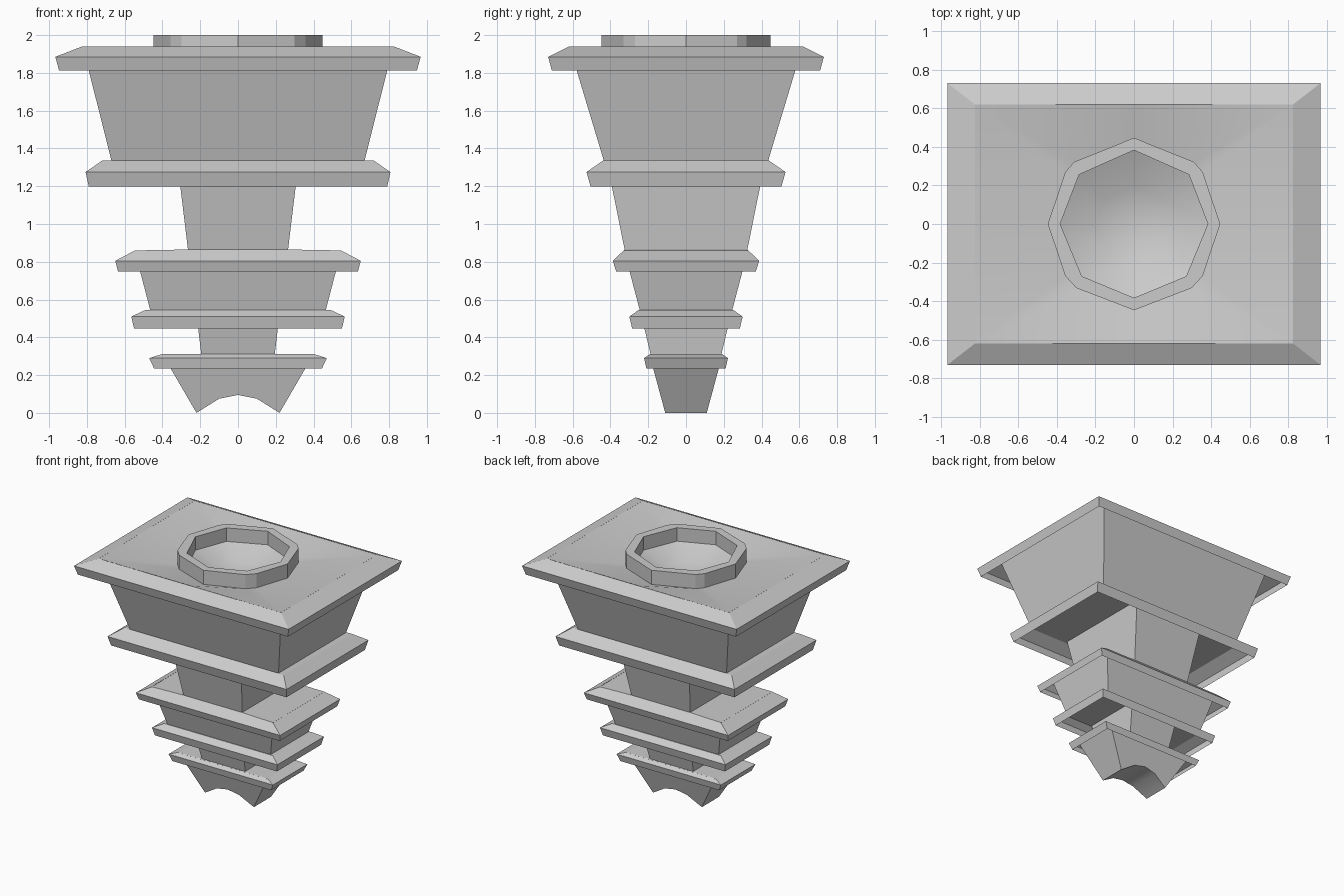
import bpy
import bmesh
from math import radians, cos, sin

if "Cube" in bpy.data.objects:
    bpy.data.objects.remove(bpy.data.objects["Cube"])


def finish(bm, name, smooth_angle=0):
    me = bpy.data.meshes.new(name)
    bm.to_mesh(me)
    bm.free()
    ob = bpy.data.objects.new(name, me)
    bpy.context.collection.objects.link(ob)
    if smooth_angle:
        bpy.ops.object.select_all(action='DESELECT')
        bpy.context.view_layer.objects.active = ob
        ob.select_set(True)
        bpy.ops.object.shade_smooth_by_angle(angle=radians(smooth_angle))


def ring(bm, angles, r, z):
    return [bm.verts.new((r * cos(radians(a)), r * sin(radians(a)), z)) for a in angles]


def skin(bm, a, b):
    """Join two loops of equal length, repeated vertices becoming triangles."""
    n = len(a)
    for i in range(n):
        j = (i + 1) % n
        bm.faces.new(list(dict.fromkeys((a[i], a[j], b[j], b[i]))))


def rect_shell(name, steps):
    """Skin rectangles given bottom to top as (half width, half depth, height)."""
    bm = bmesh.new()
    previous = None
    for x, y, z in steps:
        loop = [bm.verts.new(p) for p in ((-x, -y, z), (x, -y, z), (x, y, z), (-x, y, z))]
        if previous:
            skin(bm, previous, loop)
        previous = loop
    finish(bm, name)


# Tapered walls, each running up inside the cornice above it
rect_shell("lower_neck", [(.195, .188, .313), (.222, .244, .545), (.49, .25, .545)])
rect_shell("lower_body", [(.465, .245, .545), (.547, .328, .86)])
rect_shell("upper_neck", [(.265, .325, .865), (.322, .42, 1.335), (.72, .44, 1.335)])
rect_shell("upper_body", [(.67, .435, 1.335), (.822, .617, 1.94)])

# Cornices: hollow hanging rims with a chamfered top
rect_shell("cornice_1", [(.445, .21, .236), (.47, .222, .29), (.40, .19, .312), (.195, .188, .313)])
rect_shell("cornice_2", [(.55, .285, .446), (.565, .30, .51), (.49, .25, .545), (.465, .245, .545)])
rect_shell("cornice_3", [(.635, .37, .749), (.65, .387, .805), (.545, .33, .86), (.265, .325, .865)])
rect_shell("cornice_4", [(.79, .505, 1.198), (.807, .527, 1.275), (.72, .44, 1.335), (.67, .435, 1.335)])
rect_shell("cornice_5", [(.947, .71, 1.812), (.967, .73, 1.885), (.825, .62, 1.94)])

# Arched foot: front profile from top left, along the arch, to top right
profile = [(-.40, .31), (-.22, 0), (-.10, .075), (0, .095), (.10, .075), (.22, 0), (.40, .31)]
bm = bmesh.new()
front, back = [[bm.verts.new((x, s * (.11 + .27 * z), z)) for x, z in profile] for s in (-1, 1)]
bm.faces.new(front)
bm.faces.new(back[::-1])
for i in range(len(profile) - 1):
    bm.faces.new((front[i], back[i], back[i + 1], front[i + 1]))
finish(bm, "arched_foot", 25)

# Basin: dished top, raised twelve-sided rim, octagonal well
bm = bmesh.new()
match = [0, 1, 1, 2, 3, 3, 4, 5, 5, 6, 7, 7]
rim_angles = [0, 37, 46, 90, 134, 143, 180, 217, 228, 270, 312, 323]
octagon = [0, 42, 90, 138, 180, 225, 270, 315]
edge = [bm.verts.new((x * .825, y * .62, 1.94)) for x, y in
        ((1, 0), (1, 1), (0, 1), (-1, 1), (-1, 0), (-1, -1), (0, -1), (1, -1))]
rim_base = ring(bm, rim_angles, .447, 1.885)
rim_top = ring(bm, rim_angles, .447, 2.0)
well_top = ring(bm, octagon, .383, 2.0)
well_base = ring(bm, octagon, .383, 1.89)
well_mid = ring(bm, octagon, .2, 1.81)
skin(bm, [edge[k] for k in match], rim_base)
skin(bm, rim_base, rim_top)
skin(bm, rim_top, [well_top[k] for k in match])
skin(bm, well_top, well_base)
skin(bm, well_base, well_mid)
skin(bm, well_mid, [bm.verts.new((0, 0, 1.775))] * 8)
finish(bm, "basin_top", 21)
